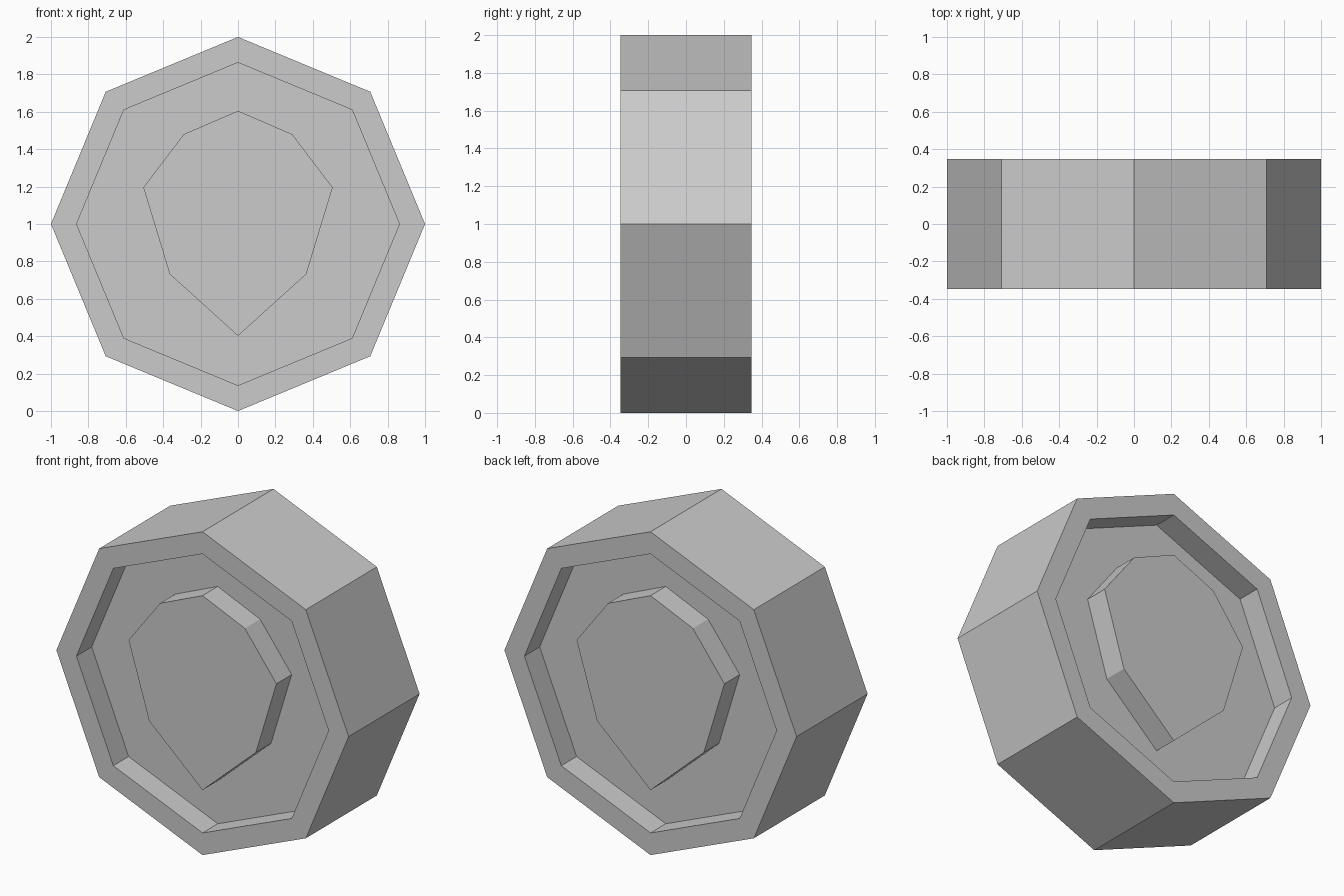
import bpy, bmesh
from math import sin, cos, pi

if "Cube" in bpy.data.objects:
    bpy.data.objects.remove(bpy.data.objects["Cube"])

HALF = 0.347     # half thickness
FLOOR = 0.198    # y distance of the recessed floor
CZ = 1.0         # centre height


def finish(bm, name):
    bmesh.ops.recalc_face_normals(bm, faces=bm.faces)
    me = bpy.data.meshes.new(name)
    bm.to_mesh(me)
    bm.free()
    ob = bpy.data.objects.new(name, me)
    bpy.context.collection.objects.link(ob)
    return ob


def ring(bm, r, y):
    return [bm.verts.new((r * sin(i * pi / 4), y, CZ + r * cos(i * pi / 4)))
            for i in range(8)]


# Octagonal body: floor, recess wall, rim, outer side, and the same behind
bm = bmesh.new()
profile = [(0.863, -FLOOR), (0.863, -HALF), (1.0, -HALF),
           (1.0, HALF), (0.863, HALF), (0.863, FLOOR)]
rings = [ring(bm, r, y) for r, y in profile]
for a, b in zip(rings, rings[1:]):
    for i in range(8):
        j = (i + 1) % 8
        bm.faces.new((a[i], a[j], b[j], b[i]))
bm.faces.new(rings[0])
bm.faces.new(rings[-1])
finish(bm, "octagon_body")

# Raised plates standing on the recessed floors, flush with the rim
half = [(0, 1.605), (0.29, 1.48), (0.506, 1.195), (0.365, 0.732), (0, 0.402)]
outline = half + [(-x, z) for x, z in half[-2:0:-1]]


def plate(name, side):
    bm = bmesh.new()
    base = [bm.verts.new((x, side * FLOOR, z)) for x, z in outline]
    top = [bm.verts.new((x, side * HALF, z)) for x, z in outline]
    n = len(outline)
    for i in range(n):
        j = (i + 1) % n
        bm.faces.new((base[i], base[j], top[j], top[i]))
    bm.faces.new(base)
    bm.faces.new(top)
    finish(bm, name)


plate("front_raised_plate", -1)
plate("back_raised_plate", 1)
